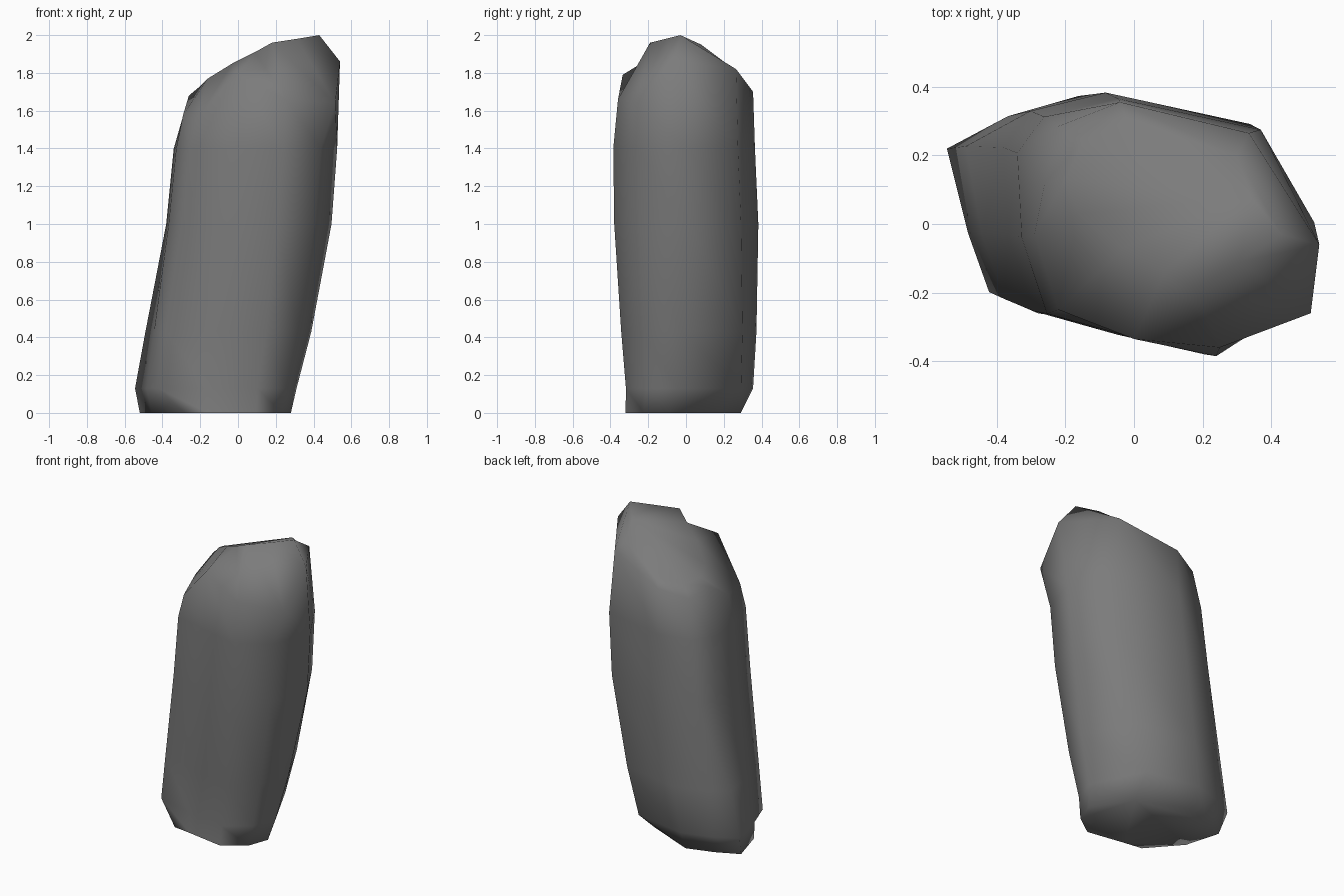
import bpy
import bmesh
from math import radians

default = bpy.data.objects.get("Cube")
if default:
    bpy.data.objects.remove(default, do_unlink=True)

# Dark stone colour
stone = bpy.data.materials.new("dark grey stone")
stone.use_nodes = True
colour = (0.2, 0.2, 0.2, 1)
stone.diffuse_color = colour
stone.node_tree.nodes["Principled BSDF"].inputs["Base Color"].default_value = colour

# Cross-sections as fractions of the body's width and depth, starting at the
# back left corner and running clockwise seen from above
foot_section = [(0, .8), (.18, .91), (.4, 1), (.8, .91), (1, .38),
                (.94, .16), (.77, 0), (.45, .07), (.15, .18), (.08, .43)]
waist_section = [(0, .79), (.09, .93), (.34, 1), (.82, .88), (1, .52),
                 (.9, .17), (.67, 0), (.38, .075), (.1, .165), (.015, .46)]

# Body levels: height, left, right, front, back
levels = [(0, -.52, .28, -.32, .29),
          (.13, -.545, .31, -.318, .355),
          (.43, -.49, .388, -.343, .373),
          (1, -.38, .495, -.38, .383),
          (1.4, -.34, .525, -.385, .365)]

# Rounded shoulder and the sloping crown above it
shoulder = [(-.26, .12, 1.68), (-.22, .285, 1.65), (-.04, .355, 1.7),
            (.335, .265, 1.82), (.54, -.06, 1.86), (.515, -.26, 1.64),
            (.25, -.36, 1.66), (0, -.335, 1.79), (-.22, -.25, 1.55),
            (-.29, -.03, 1.58)]
crown = [(-.2, .13, 1.73), (-.15, .24, 1.71), (-.02, .3, 1.74),
         (.3, .2, 1.86), (.43, -.03, 2), (.31, -.11, 1.98),
         (.18, -.19, 1.96), (.09, -.14, 1.91), (-.03, -.07, 1.85),
         (-.16, .03, 1.77)]
summit = (.34, .08, 1.95)


def body_ring(z, left, right, front, back):
    """Blend from the foot section to the waist section with height."""
    t = min(z, 1)
    ring = []
    for (u0, v0), (u1, v1) in zip(foot_section, waist_section):
        u, v = u0 + t * (u1 - u0), v0 + t * (v1 - v0)
        ring.append((left + u * (right - left), front + v * (back - front), z))
    return ring


def bridge(bm, lower, upper):
    for i in range(len(lower)):
        j = (i + 1) % len(lower)
        bm.faces.new((lower[i], lower[j], upper[j], upper[i]))


# Loft the boulder through all its rings
bm = bmesh.new()
rings = [body_ring(*level) for level in levels] + [shoulder, crown]
rings = [[bm.verts.new(p) for p in ring] for ring in rings]
for lower, upper in zip(rings, rings[1:]):
    bridge(bm, lower, upper)

# Chipped front left and back right corners of the foot
front_chip, back_chip = rings[0][8], rings[0][3]
front_chip.co.x += .12
front_chip.co.y -= .05
back_chip.co.y -= .08

# Flat underside and fanned top
bm.faces.new(rings[0])
peak = bm.verts.new(summit)
top = rings[-1]
for i, vert in enumerate(top):
    bm.faces.new((vert, top[(i + 1) % len(top)], peak))

bmesh.ops.recalc_face_normals(bm, faces=bm.faces)
mesh = bpy.data.meshes.new("standing_rock")
bm.to_mesh(mesh)
bm.free()
mesh.materials.append(stone)

rock = bpy.data.objects.new("standing_rock", mesh)
bpy.context.collection.objects.link(rock)
bpy.ops.object.select_all(action="DESELECT")
rock.select_set(True)
bpy.context.view_layer.objects.active = rock
bpy.ops.object.shade_smooth_by_angle(angle=radians(85))
